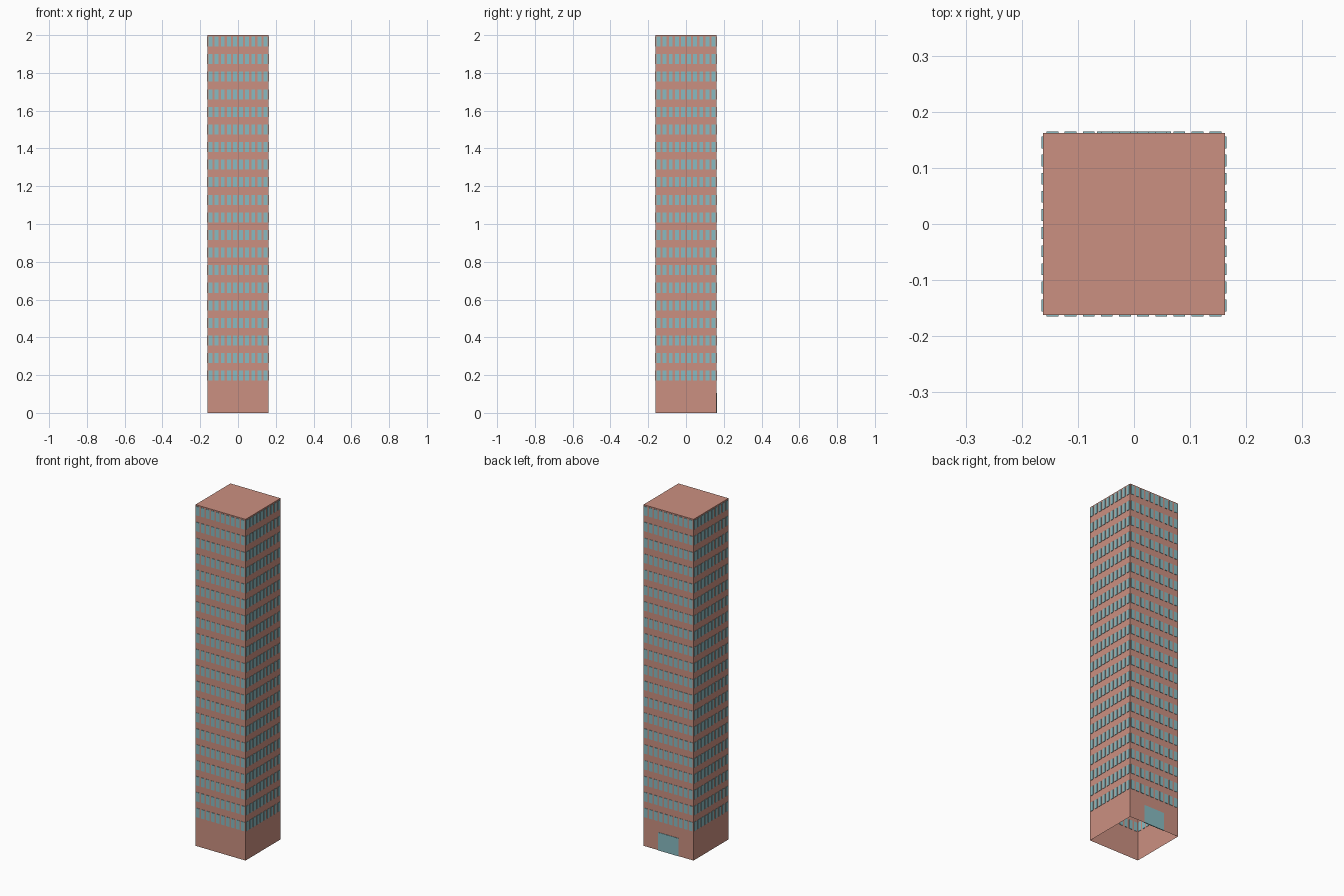
import bpy, bmesh
from mathutils import Matrix, Vector

if "Cube" in bpy.data.objects:
    bpy.data.objects.remove(bpy.data.objects["Cube"])

HALF = 0.162      # wall half width
OUT = 0.0025      # how far panes stand proud of the wall
ROWS, COLS = 20, 10


def material(name, color):
    m = bpy.data.materials.new(name)
    m.diffuse_color = color
    m.use_nodes = True
    m.node_tree.nodes["Principled BSDF"].inputs["Base Color"].default_value = m.diffuse_color
    return m


def make_object(name, bm, mat):
    mesh = bpy.data.meshes.new(name)
    bm.to_mesh(mesh)
    bm.free()
    mesh.materials.append(mat)
    obj = bpy.data.objects.new(name, mesh)
    bpy.context.collection.objects.link(obj)
    return obj


def add_box(bm, center, size, turn=Matrix.Identity(4)):
    mat = turn @ Matrix.Translation(center) @ Matrix.Diagonal((*size, 1))
    return bmesh.ops.create_cube(bm, size=1, matrix=mat)["verts"]


brick = material("brick", (0.60, 0.28, 0.22, 1))
glass = material("glass", (0.25, 0.50, 0.54, 1))

# Tower shell, open underneath
bm = bmesh.new()
add_box(bm, Vector((0, 0, 1)), (2 * HALF, 2 * HALF, 2))
bm.faces.ensure_lookup_table()
bottom = [f for f in bm.faces if f.calc_center_median().z < 0.01]
bmesh.ops.delete(bm, geom=bottom, context='FACES_ONLY')
make_object("tower_walls", bm, brick)

# Window grids, one object per side
for i, side in enumerate(("front", "right", "back", "left")):
    turn = Matrix.Rotation(i * 1.5707963268, 4, 'Z')
    bm = bmesh.new()
    for r in range(ROWS):
        z = 0.197 + r * 0.0931
        for c in range(COLS):
            x = (c - (COLS - 1) / 2) * 0.0323
            add_box(bm, Vector((x, -HALF, z)), (0.021, 2 * OUT, 0.053), turn)
    make_object(side + "_windows", bm, glass)

# Entrance door on the back
bm = bmesh.new()
add_box(bm, Vector((0, HALF, 0.0525)), (0.132, 2 * OUT, 0.105))
make_object("entrance_door", bm, glass)
